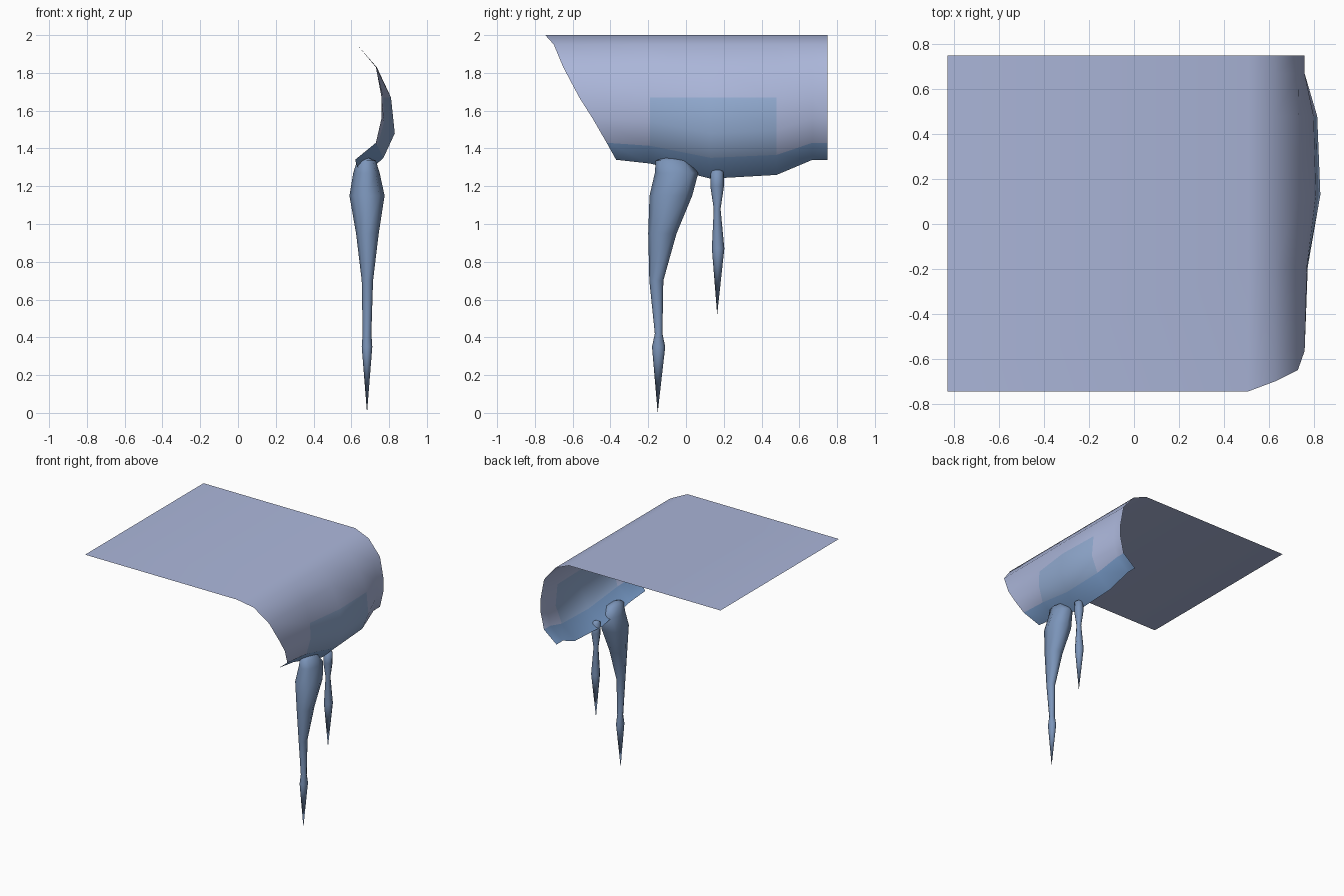
import bpy, math

if "Cube" in bpy.data.objects:
    bpy.data.objects.remove(bpy.data.objects["Cube"])


def material(name, rgb):
    m = bpy.data.materials.new(name)
    m.diffuse_color = (*rgb, 1)
    m.use_nodes = True
    m.node_tree.nodes["Principled BSDF"].inputs["Base Color"].default_value = m.diffuse_color
    return m


pale = material("pale_ice", (.41, .47, .70))
mid = material("mid_ice", (.29, .41, .64))
blue = material("blue_ice", (.20, .35, .62))
deep = material("icicle_ice", (.20, .30, .49))


def make_object(name, verts, faces, mats, face_mats=None):
    mesh = bpy.data.meshes.new(name)
    mesh.from_pydata(verts, [], faces)
    mesh.update()
    for m in mats:
        mesh.materials.append(m)
    for i, p in enumerate(mesh.polygons):
        p.use_smooth = True
        if face_mats:
            p.material_index = face_mats[i]
    ob = bpy.data.objects.new(name, mesh)
    bpy.context.collection.objects.link(ob)
    return ob


# Curled sheet: plain profile (x, z), bulged profile, and slanted front edge y
plain = [(-.83, 2), (.51, 2), (.63, 1.95), (.73, 1.83), (.76, 1.67),
         (.76, 1.56), (.73, 1.43), (.62, 1.34)]
bulged = [(-.83, 2), (.51, 2), (.63, 1.95), (.735, 1.83), (.81, 1.67),
          (.83, 1.48), (.77, 1.35), (.65, 1.24)]
front_y = [-.745, -.745, -.70, -.65, -.565, -.495, -.42, -.37]
stations = [(-.19, .2), (.13, 1), (.48, .8), (.67, 0), (.75, 0)]

verts, faces, tints = [], [], []
cols = len(stations) + 1
for (px, pz), (bx, bz), fy in zip(plain, bulged, front_y):
    verts.append((px, fy, pz))
    for y, w in stations:
        verts.append((px + (bx - px) * w, y, pz + (bz - pz) * w))
for r in range(len(plain) - 1):
    for c in range(cols - 1):
        a = r * cols + c
        faces.append((a, a + cols, a + cols + 1, a + 1))
        # bluer towards the lower lip and the middle of the bulge
        if r == 6:
            tints.append(2)
        elif r >= 4 and c in (1, 2):
            tints.append(1)
        else:
            tints.append(0)
make_object("curled_snow_sheet", verts, faces, [pale, mid, blue], tints)


# Icicle: stacked elliptical rings (z, centre x, centre y, radius x, radius y)
def icicle(name, rings, top, tip, n=8):
    verts = [(cx + rx * math.cos(2 * math.pi * i / n),
              cy + ry * math.sin(2 * math.pi * i / n), z)
             for z, cx, cy, rx, ry in rings for i in range(n)]
    faces = []
    for r in range(len(rings) - 1):
        for i in range(n):
            j = (i + 1) % n
            faces.append((r * n + j, r * n + i, (r + 1) * n + i, (r + 1) * n + j))
    last = (len(rings) - 1) * n
    verts += [top, tip]
    t = len(verts) - 2
    for i in range(n):
        j = (i + 1) % n
        faces.append((t, i, j))
        faces.append((t + 1, last + j, last + i))
    return make_object(name, verts, faces, [deep])


icicle("large_icicle", [
    (1.335, .68, -.075, .05, .085),
    (1.27, .68, -.05, .07, .115),
    (1.15, .683, -.08, .093, .113),
    (.95, .685, -.125, .06, .075),
    (.70, .685, -.157, .03, .037),
    (.42, .683, -.145, .023, .02),
    (.35, .683, -.145, .028, .035)],
    (.67, -.085, 1.36), (.683, -.15, 0))

icicle("small_icicle", [
    (1.28, .68, .165, .032, .034),
    (1.20, .68, .165, .034, .036),
    (1.08, .68, .165, .018, .018),
    (.87, .68, .17, .033, .033)],
    (.67, .165, 1.30), (.68, .165, .52))
